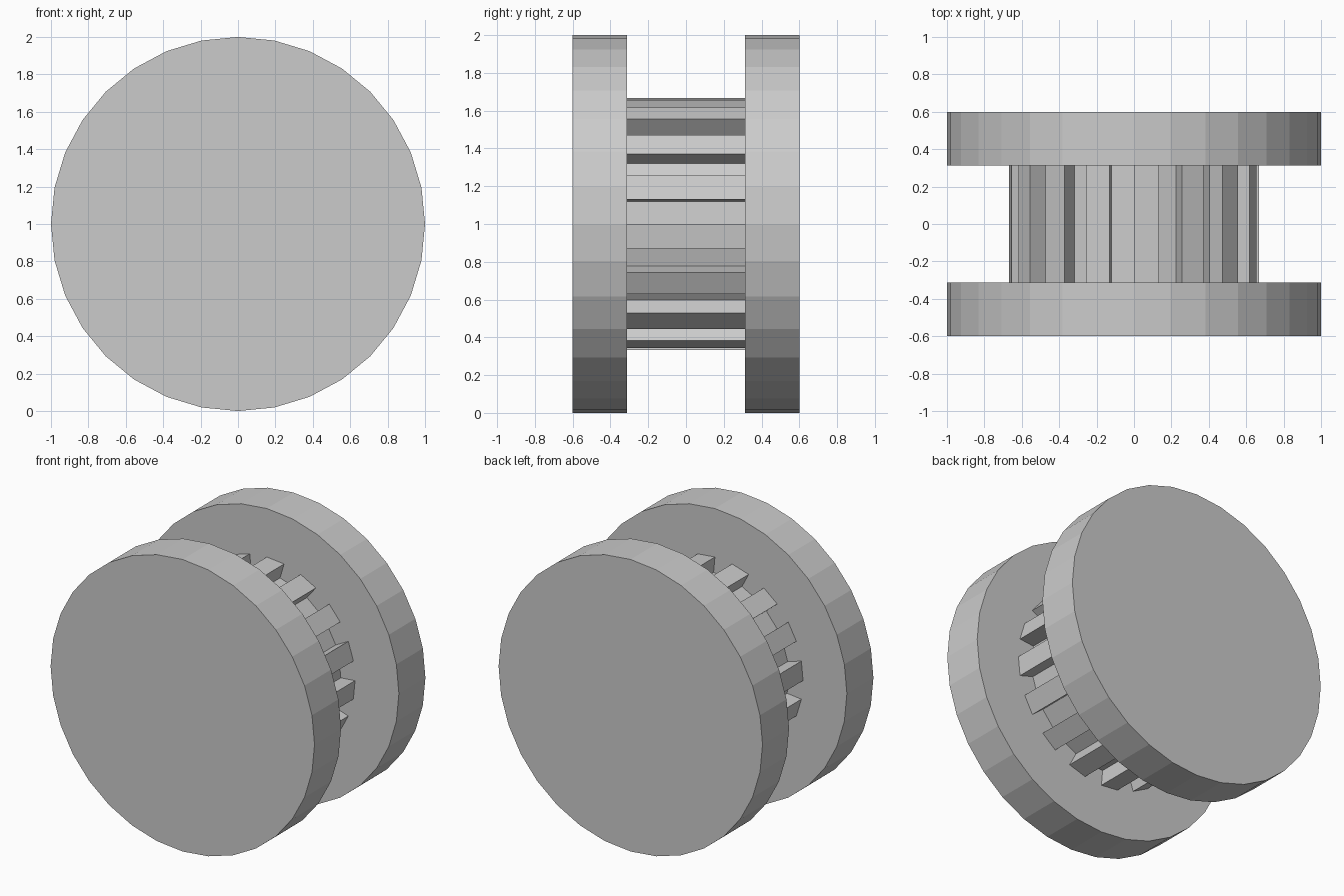
import bpy
from math import cos, sin, radians

if "Cube" in bpy.data.objects:
    bpy.data.objects.remove(bpy.data.objects["Cube"])


def extrude_profile(name, profile, y0, y1):
    """Prism from an x-z outline, running along y from y0 to y1."""
    n = len(profile)
    verts = [(x, y, z) for y in (y0, y1) for x, z in profile]
    faces = [tuple(range(n)), tuple(range(2 * n - 1, n - 1, -1))]
    faces += [(i, i + n, (i + 1) % n + n, (i + 1) % n) for i in range(n)]
    mesh = bpy.data.meshes.new(name)
    mesh.from_pydata(verts, [], faces)
    mesh.update()
    obj = bpy.data.objects.new(name, mesh)
    bpy.context.collection.objects.link(obj)
    return obj


def polar(radius, degrees):
    a = radians(degrees)
    return radius * cos(a), 1 + radius * sin(a)


# Round end plates
SIDES = 32
disc = [polar(1.0, 360 * i / SIDES) for i in range(SIDES)]
extrude_profile("front_plate", disc, -0.6, -0.313)
extrude_profile("back_plate", disc, 0.313, 0.6)

# Toothed core: 16 teeth, slightly wider at the tip than at the root
TEETH = 16
ROOT, TIP = 0.56, 0.668
gear = []
for i in range(TEETH):
    mid = (i + 0.75) * 360 / TEETH
    gear += [polar(ROOT, mid - 4.6), polar(TIP, mid - 5.625),
             polar(TIP, mid + 5.625), polar(ROOT, mid + 4.6)]
extrude_profile("toothed_core", gear, -0.313, 0.313)
